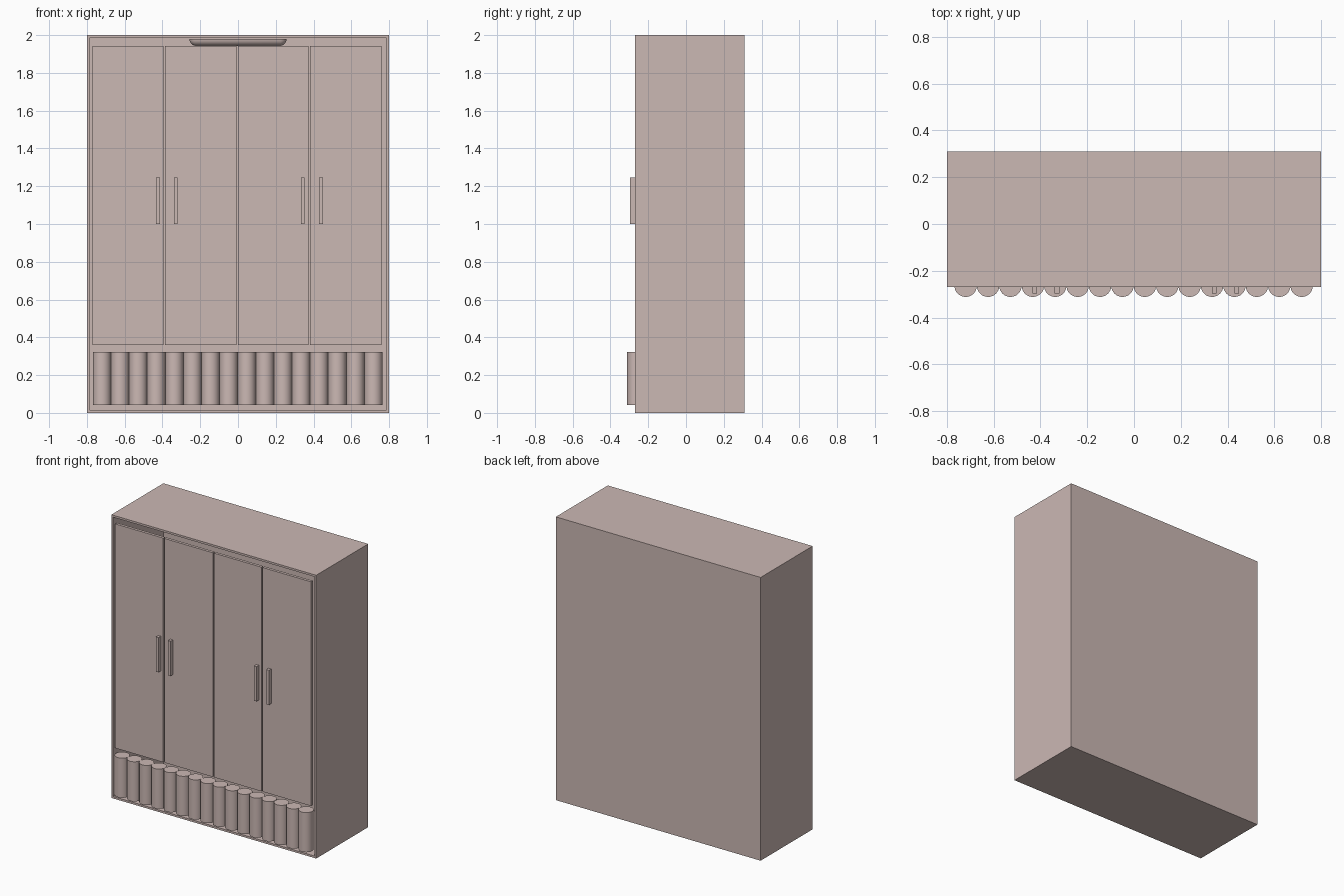
import bpy, bmesh, math
from mathutils import Matrix, Vector

default = bpy.data.objects.get("Cube")
if default:
    bpy.data.objects.remove(default, do_unlink=True)

COLOR = (0.6, 0.48, 0.455, 1)
mat = bpy.data.materials.new("dusty pink")
mat.use_nodes = True
mat.diffuse_color = COLOR
mat.node_tree.nodes["Principled BSDF"].inputs["Base Color"].default_value = COLOR

FRONT, BACK = -0.27, 0.31
WALL = 0.02


def finish(name, bm, smooth=False):
    bmesh.ops.recalc_face_normals(bm, faces=bm.faces)
    mesh = bpy.data.meshes.new(name)
    bm.to_mesh(mesh)
    bm.free()
    mesh.materials.append(mat)
    obj = bpy.data.objects.new(name, mesh)
    bpy.context.collection.objects.link(obj)
    if smooth:
        bpy.ops.object.select_all(action="DESELECT")
        obj.select_set(True)
        bpy.context.view_layer.objects.active = obj
        bpy.ops.object.shade_smooth_by_angle(angle=math.radians(40))
    return obj


def box_mesh(low, high):
    low, high = Vector(low), Vector(high)
    bm = bmesh.new()
    bmesh.ops.create_cube(bm, size=1)
    bmesh.ops.scale(bm, vec=high - low, verts=bm.verts)
    bmesh.ops.translate(bm, vec=(low + high) / 2, verts=bm.verts)
    return bm


# Hollow carcass, open at the front
bm = box_mesh((-0.8, FRONT, 0), (0.8, BACK, 2))
bm.normal_update()
opening = min(bm.faces, key=lambda f: f.calc_center_median().y)
bmesh.ops.inset_individual(bm, faces=[opening], thickness=WALL)
inner = bmesh.ops.extrude_face_region(bm, geom=[opening])["geom"]
bmesh.ops.translate(bm, vec=(0, BACK - FRONT - WALL, 0),
                    verts=[g for g in inner if isinstance(g, bmesh.types.BMVert)])
if opening.is_valid:
    bmesh.ops.delete(bm, geom=[opening], context="FACES_ONLY")
finish("cabinet_carcass", bm)

# Four thin doors
for i, (x0, x1) in enumerate([(-0.77, -0.395), (-0.387, -0.008),
                              (0.0, 0.372), (0.382, 0.76)], 1):
    finish(f"door_{i}", box_mesh((x0, FRONT, 0.36), (x1, FRONT + WALL, 1.943)))

# Upright bar handles
for i, x in enumerate([-0.424, -0.329, 0.343, 0.439], 1):
    finish(f"handle_{i}", box_mesh((x - 0.01, -0.297, 1.0), (x + 0.01, FRONT, 1.245)))

# Row of upright round columns along the base
COUNT, START, END = 16, -0.768, 0.765
pitch = (END - START) / COUNT
for i in range(COUNT):
    bm = bmesh.new()
    bmesh.ops.create_cone(bm, cap_ends=True, segments=32, radius1=pitch / 2,
                          radius2=pitch / 2, depth=0.28)
    bmesh.ops.translate(bm, vec=(START + pitch * (i + 0.5), -0.264, 0.182), verts=bm.verts)
    finish(f"base_column_{i + 1}", bm, smooth=True)

# Half-round bar with rounded ends under the inside of the top
RADIUS, HALF = 0.037, 0.257
bm = bmesh.new()
bmesh.ops.create_uvsphere(bm, u_segments=24, v_segments=13, radius=RADIUS,
                          matrix=Matrix.Rotation(math.pi / 2, 4, "Y"))
for v in bm.verts:
    v.co.x += math.copysign(HALF - RADIUS, v.co.x)
bmesh.ops.bisect_plane(bm, geom=bm.verts[:] + bm.edges[:] + bm.faces[:],
                       plane_co=(0, 0, 0), plane_no=(0, 0, 1), clear_outer=True)
bmesh.ops.translate(bm, vec=(0, 0.02, 2 - WALL), verts=bm.verts)
finish("top_rail", bm, smooth=True)
